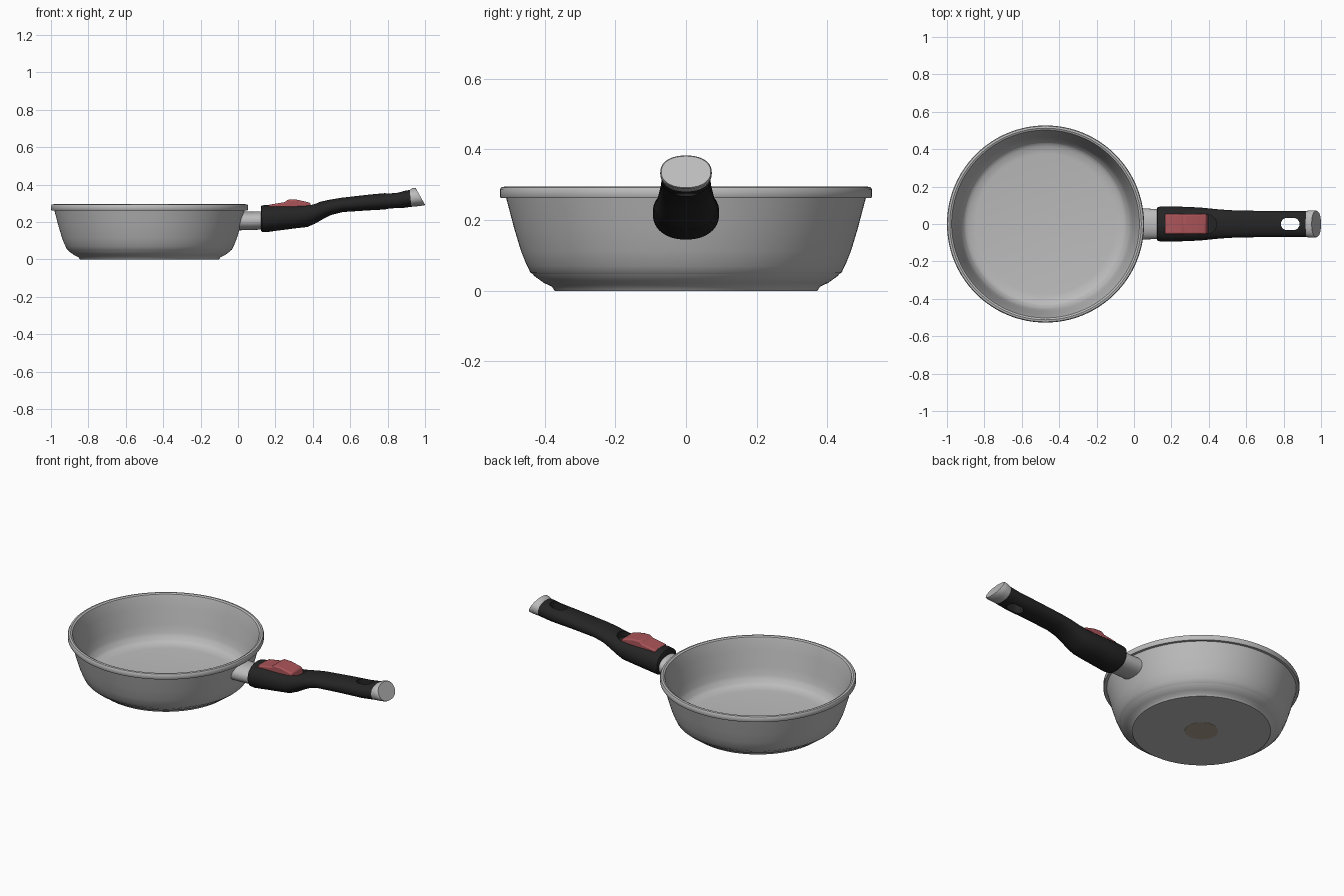
import bpy, bmesh, math

if "Cube" in bpy.data.objects:
    bpy.data.objects.remove(bpy.data.objects["Cube"])

PAN_X = -0.473  # centre of the pan bowl


def material(name, rgb):
    m = bpy.data.materials.new(name)
    m.diffuse_color = (*rgb, 1)
    m.use_nodes = True
    m.node_tree.nodes["Principled BSDF"].inputs["Base Color"].default_value = m.diffuse_color
    return m


METAL = material("brushed_metal", (0.50, 0.50, 0.50))
BLACK = material("black_grip", (0.018, 0.018, 0.018))
RED = material("red_button", (0.41, 0.09, 0.10))
BRONZE = material("base_bronze", (0.42, 0.36, 0.28))


def finish(name, bm, mat, angle=35):
    bmesh.ops.recalc_face_normals(bm, faces=bm.faces)
    me = bpy.data.meshes.new(name)
    bm.to_mesh(me)
    bm.free()
    ob = bpy.data.objects.new(name, me)
    bpy.context.collection.objects.link(ob)
    me.materials.append(mat)
    smooth(ob, angle)
    return ob


def smooth(ob, angle=35):
    bpy.ops.object.select_all(action='DESELECT')
    ob.select_set(True)
    bpy.context.view_layer.objects.active = ob
    bpy.ops.object.shade_smooth_by_angle(angle=math.radians(angle))


def loft(name, rings, mat, angle=35):
    """Skin a closed solid through rings of equal point count."""
    bm = bmesh.new()
    vs = [[bm.verts.new(p) for p in r] for r in rings]
    n = len(rings[0])
    for a, b in zip(vs, vs[1:]):
        for i in range(n):
            j = (i + 1) % n
            bm.faces.new((a[i], a[j], b[j], b[i]))
    bm.faces.new(vs[0][::-1])
    bm.faces.new(vs[-1])
    return finish(name, bm, mat, angle)


def lathe(name, profile, mat, n=128):
    rings = [[(PAN_X + r * math.cos(2 * math.pi * i / n), r * math.sin(2 * math.pi * i / n), z)
              for i in range(n)] for r, z in profile]
    return loft(name, rings, mat)


def section(xb, zb, xt, zt, hw, p=2.2, n=48):
    """Superellipse ring between a bottom and a top point, half width hw."""
    ring = []
    for i in range(n):
        t = 2 * math.pi * i / n
        c, s = math.cos(t), math.sin(t)
        u = math.copysign(abs(c) ** (2 / p), c)
        v = math.copysign(abs(s) ** (2 / p), s)
        ring.append(((xb + xt) / 2 + v * (xt - xb) / 2, u * hw, (zb + zt) / 2 + v * (zt - zb) / 2))
    return ring


def cut(ob, cx, rx, ry, straight, z0, z1, n=40):
    """Cut a vertical oval or slot out of an object."""
    def ring(z):
        pts = []
        for i in range(n):
            t = 2 * math.pi * (i + 0.5) / n
            c = math.cos(t)
            pts.append((cx + rx * c + math.copysign(straight, c), ry * math.sin(t), z))
        return pts
    cutter = loft("cutter", [ring(z0), ring(z1)], BLACK)
    cutter.hide_render = True
    mod = ob.modifiers.new("cut", 'BOOLEAN')
    mod.operation, mod.solver, mod.object = 'DIFFERENCE', 'EXACT', cutter
    bpy.context.view_layer.objects.active = ob
    bpy.ops.object.modifier_apply(modifier=mod.name)
    bpy.data.objects.remove(cutter)


# Pan bowl: outside from the base up, over the rim, down to the floor
lathe("pan_bowl", [
    (.372, 0), (.380, .012), (.402, .022), (.430, .042), (.452, .075), (.467, .112),
    (.486, .175), (.509, .262), (.524, .262), (.527, .267), (.527, .286), (.523, .293),
    (.512, .295), (.502, .290), (.497, .275), (.485, .22), (.466, .13), (.456, .085),
    (.441, .052), (.415, .036), (.375, .030)], METAL)

# Small disc in the middle of the underside
lathe("base_disc", [(.09, -.001), (.09, .002)], BRONZE, 48)

# Metal bracket between bowl and grip
loft("handle_bracket", [section(*s) for s in [
    (-.002, .155, .022, .255, .083), (.07, .157, .07, .255, .082), (.15, .160, .15, .257, .080)]], METAL)

# Black grip
grip = loft("handle_grip", [section(*s) for s in [
    (.122, .155, .122, .280, .082), (.128, .147, .126, .288, .091), (.150, .145, .150, .291, .094),
    (.200, .152, .200, .293, .094), (.300, .165, .300, .293, .091), (.370, .173, .360, .297, .087),
    (.410, .190, .400, .302, .083), (.450, .213, .440, .308, .079), (.500, .238, .490, .319, .075),
    (.560, .253, .550, .329, .072), (.700, .262, .700, .346, .070), (.850, .270, .850, .360, .070),
    (.927, .281, .918, .371, .070)]], BLACK)
cut(grip, .395, .045, .050, 0, .272, .45)     # thumb recess
cut(grip, .835, .033, .033, .017, .15, .50)   # hanging hole
smooth(grip)

# Slanted metal end cap
loft("end_cap", [section(*s) for s in [
    (.927, .281, .918, .371, .070), (.960, .284, .930, .379, .073),
    (.994, .288, .943, .383, .073), (1.0, .292, .950, .381, .070)]], METAL, 30)

# Red release button: side profile extruded across the grip
bm = bmesh.new()
side = [(.165, .265), (.165, .292), (.250, .306), (.268, .320), (.315, .319), (.385, .303), (.397, .265)]
face = bm.faces.new([bm.verts.new((x, -.053, z)) for x, z in side])
ext = bmesh.ops.extrude_face_region(bm, geom=[face])["geom"]
bmesh.ops.translate(bm, vec=(0, .106, 0), verts=[v for v in ext if isinstance(v, bmesh.types.BMVert)])
button = finish("release_button", bm, RED)
bev = button.modifiers.new("soft_edges", 'BEVEL')
bev.width, bev.segments = .007, 3
bev.limit_method, bev.angle_limit = 'ANGLE', math.radians(35)
